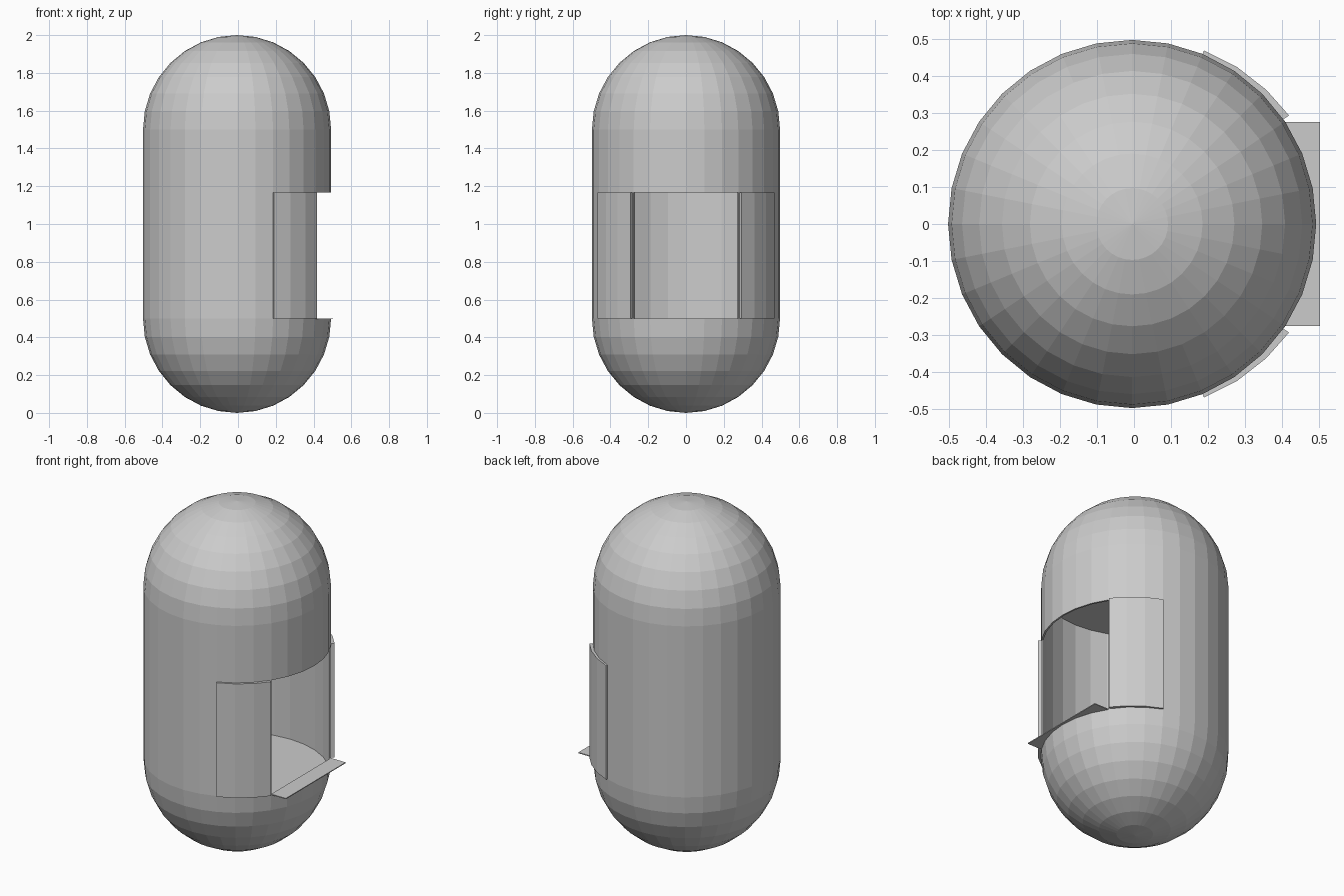
import bpy, bmesh, math

if "Cube" in bpy.data.objects:
    bpy.data.objects.remove(bpy.data.objects["Cube"])

SEG = 32
STEP = 2 * math.pi / SEG
R, RI = 0.498, 0.488          # outer and inner wall radius
CX = -0.005                   # capsule axis, the step plate sticks out at +x
SILL, HEAD = 0.5, 1.167       # opening heights

grey = bpy.data.materials.new("light_grey")
grey.diffuse_color = (0.6, 0.6, 0.6, 1)
grey.use_nodes = True
grey.node_tree.nodes["Principled BSDF"].inputs["Base Color"].default_value = grey.diffuse_color


def finish(bm, name):
    bmesh.ops.remove_doubles(bm, verts=bm.verts, dist=1e-5)
    bmesh.ops.recalc_face_normals(bm, faces=bm.faces)
    mesh = bpy.data.meshes.new(name)
    bm.to_mesh(mesh)
    bm.free()
    mesh.materials.append(grey)
    ob = bpy.data.objects.new(name, mesh)
    bpy.context.collection.objects.link(ob)
    return ob


def sweep(name, section, angles, full=False):
    """Turn a cross-section about the axis; section(t) gives (radius, z) points."""
    bm = bmesh.new()
    rows = []
    for k, a in enumerate(angles):
        pts = section(k / max(1, len(angles) - 1))
        rows.append([bm.verts.new((CX + r * math.cos(a), r * math.sin(a), z)) for r, z in pts])
    m = len(rows[0])
    pairs = list(zip(rows, rows[1:])) + ([(rows[-1], rows[0])] if full else [])
    for a, b in pairs:
        for j in range(m):
            p, q = j, (j + 1) % m
            if full and j == m - 1 and section(0)[0][0] == 0:
                continue      # section starts and ends on the axis
            bm.faces.new((a[p], b[p], b[q], a[q]))
    if not full:
        bm.faces.new(rows[0])
        bm.faces.new(rows[-1])
    bmesh.ops.dissolve_degenerate(bm, dist=1e-5, edges=bm.edges)
    return finish(bm, name)


ring = [i * STEP for i in range(SEG)]
arc = [(R * math.sin(i * STEP), 0.5 * math.cos(i * STEP)) for i in range(9)]
arc[0] = (0.0, 0.5)

# lower bowl with recessed floor, upper dome with flat ceiling
bowl = [(r, 0.5 - h) for r, h in arc] + [(RI, SILL), (RI, 0.42), (0, 0.42)]
dome = [(r, 1.5 + h) for r, h in arc] + [(R, HEAD), (RI, HEAD), (RI, 1.505), (0, 1.505)]
sweep("lower_shell", lambda t: bowl, ring, True)
sweep("upper_shell", lambda t: dome, ring, True)

# wall around the back of the opening
sweep("back_wall", lambda t: [(RI, SILL), (R, SILL), (R, HEAD), (RI, HEAD)],
      [i * STEP for i in range(3, SEG - 2)])


# two doors slid open along the outside
def door(t):
    ro = 0.516 - 0.008 * t
    return [(R - 0.003, SILL), (ro, SILL), (ro, HEAD), (R - 0.003, HEAD)]


for side, s in (("left", 1), ("right", -1)):
    sweep("door_" + side, door, [s * math.radians(d) for d in (34.7, 45, 56.25, 67.5)])

# thin step plate at the sill
bm = bmesh.new()
bmesh.ops.create_cube(bm, size=1)
for v in bm.verts:
    v.co = (0.408 if v.co.x < 0 else 0.503, v.co.y * 0.552, 0.496 if v.co.z < 0 else 0.501)
finish(bm, "step_plate")
